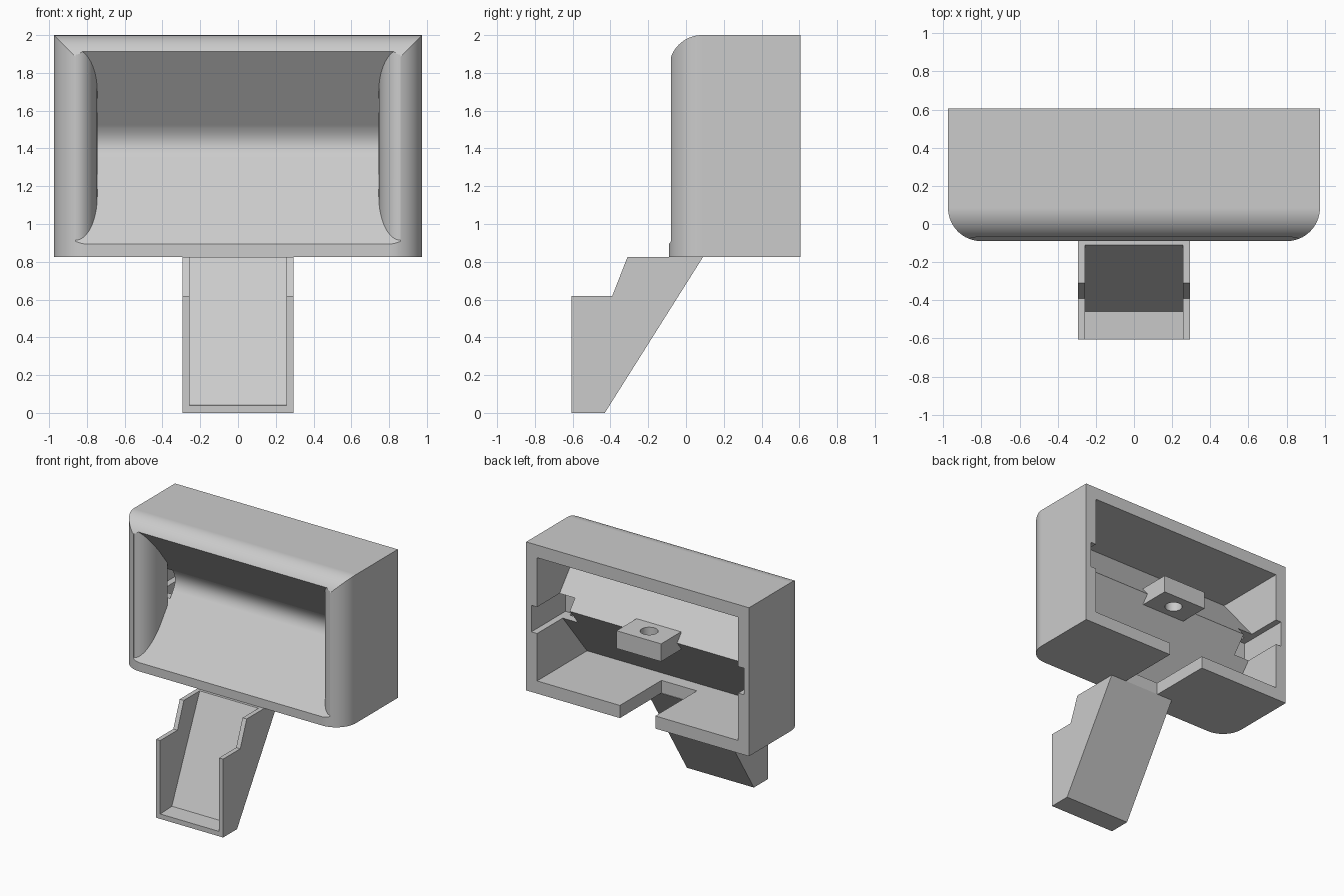
import bpy
import bmesh
from math import sin, cos, pi, radians

cube = bpy.data.objects.get("Cube")
if cube:
    bpy.data.objects.remove(cube, do_unlink=True)

grey = bpy.data.materials.new("plain_grey")
grey.use_nodes = True
grey.diffuse_color = (0.6, 0.6, 0.6, 1)
grey.node_tree.nodes["Principled BSDF"].inputs["Base Color"].default_value = (0.6, 0.6, 0.6, 1)


def prism(name, profile, axis, low, high):
    """Extrude a 2D profile along x (points are y, z) or along z (points are x, y)."""
    bm = bmesh.new()
    place = (lambda a, b: (low, a, b)) if axis == "x" else (lambda a, b: (a, b, low))
    face = bm.faces.new([bm.verts.new(place(a, b)) for a, b in profile])
    result = bmesh.ops.extrude_face_region(bm, geom=[face])
    move = (high - low, 0, 0) if axis == "x" else (0, 0, high - low)
    new_verts = [v for v in result["geom"] if isinstance(v, bmesh.types.BMVert)]
    bmesh.ops.translate(bm, verts=new_verts, vec=move)
    bmesh.ops.recalc_face_normals(bm, faces=bm.faces[:])
    mesh = bpy.data.meshes.new(name)
    bm.to_mesh(mesh)
    bm.free()
    mesh.materials.append(grey)
    obj = bpy.data.objects.new(name, mesh)
    bpy.context.collection.objects.link(obj)
    return obj


def box(name, x0, x1, y0, y1, z0, z1):
    return prism(name, [(y0, z0), (y1, z0), (y1, z1), (y0, z1)], "x", x0, x1)


def activate(obj):
    bpy.ops.object.select_all(action="DESELECT")
    obj.select_set(True)
    bpy.context.view_layer.objects.active = obj


def combine(obj, tool, operation="DIFFERENCE"):
    activate(obj)
    mod = obj.modifiers.new("combine", "BOOLEAN")
    mod.operation, mod.object, mod.solver = operation, tool, "EXACT"
    bpy.ops.object.modifier_apply(modifier=mod.name)
    bpy.data.objects.remove(tool, do_unlink=True)


def arc(cx, cy, rx, ry, start, end, steps=16):
    angles = [radians(start + (end - start) * i / steps) for i in range(steps + 1)]
    return [(cx + rx * cos(a), cy + ry * sin(a)) for a in angles]


def mirrored(points):
    return points + [(-x, y) for x, y in reversed(points)]


BACK, FRONT, SIDE = 0.605, -0.09, 0.975
BASE, TOP, R = 0.825, 2.0, 0.175

# Housing shell: rounded plan crossed with a rounded side profile
side_profile = [(BACK, BASE), (BACK, TOP)]
side_profile += arc(FRONT + R, TOP - R, R, R, 90, 180) + [(FRONT, BASE)]
housing = prism("housing", side_profile, "x", -1.1, 1.1)
plan = mirrored([(SIDE, BACK)] + arc(SIDE - R, FRONT + R, R, R, 0, -90))
combine(housing, prism("plan", plan, "z", 0.5, 2.2), "INTERSECT")

# Rear cavity, leaving a V-shaped wall behind the trough
cavity = [(0.7, 0.925), (0.7, 1.9), (0.0, 1.9), (0.39, 1.43), (-0.02, 0.925)]
combine(housing, prism("cavity", cavity, "x", -0.88, 0.88))

# Front trough with a rounded inner fold and flared ends
p, q, r = (0.235, 1.526), (0.31, 1.43), (0.25, 1.348)
fold = []
for i in range(13):
    t = i / 12
    fold.append(tuple((1 - t) ** 2 * a + 2 * t * (1 - t) * b + t * t * c
                      for a, b, c in zip(p, q, r)))
trough_profile = [(-0.3, 2.212)] + fold + [(-0.3, 0.614)]
trough = prism("trough", trough_profile, "x", -1, 1)
flare = [(0.86, -0.5)] + arc(0.86, 0.1, 0.115, 0.175, 270, 180)
flare += [(0.745, 0.18), (0.87, 0.18), (0.87, 0.5)]
combine(trough, prism("flare", mirrored(flare), "z", 0.4, 2.4), "INTERSECT")
combine(housing, trough)

# Guide slots in the side walls
for s in (-1, 1):
    x0, x1 = sorted((s * 0.745, s * 0.93))
    combine(housing, box("slot", x0, x1, 0.18, 0.7, 1.3, 1.51))

# Floor notch at the back
combine(housing, box("notch", -0.155, 0.155, 0.085, 0.7, 0.7, 0.96))

# Screw block on the rear of the trough wall
block = box("screw_block", -0.195, 0.195, 0.34, 0.59, 1.36, 1.5)
combine(housing, block, "UNION")
hole = arc(0, 0.46, 0.065, 0.065, 0, 345, 23)
combine(housing, prism("screw_hole", hole, "z", 1.3, 1.6))

# Chute with stepped cheeks and a sloping floor
cheek = [(-0.605, 0), (-0.43, 0), (0.09, BASE), (-0.31, BASE), (-0.39, 0.62), (-0.605, 0.62)]
chute = prism("chute", cheek, "x", -0.293, 0.293)
channel = [(-0.7, 0.035), (-0.46, 0.045), (-0.06, 0.94), (-0.7, 0.94)]
combine(chute, prism("channel", channel, "x", -0.257, 0.257))

# Smooth the rounded faces and keep flat ones flat
activate(housing)
bpy.ops.object.shade_smooth_by_angle(angle=radians(25))
normals = housing.modifiers.new("weighted_normals", "WEIGHTED_NORMAL")
normals.keep_sharp = True
for obj in (housing, chute):
    obj.data.materials.clear()
    obj.data.materials.append(grey)
    for face in obj.data.polygons:
        face.material_index = 0
